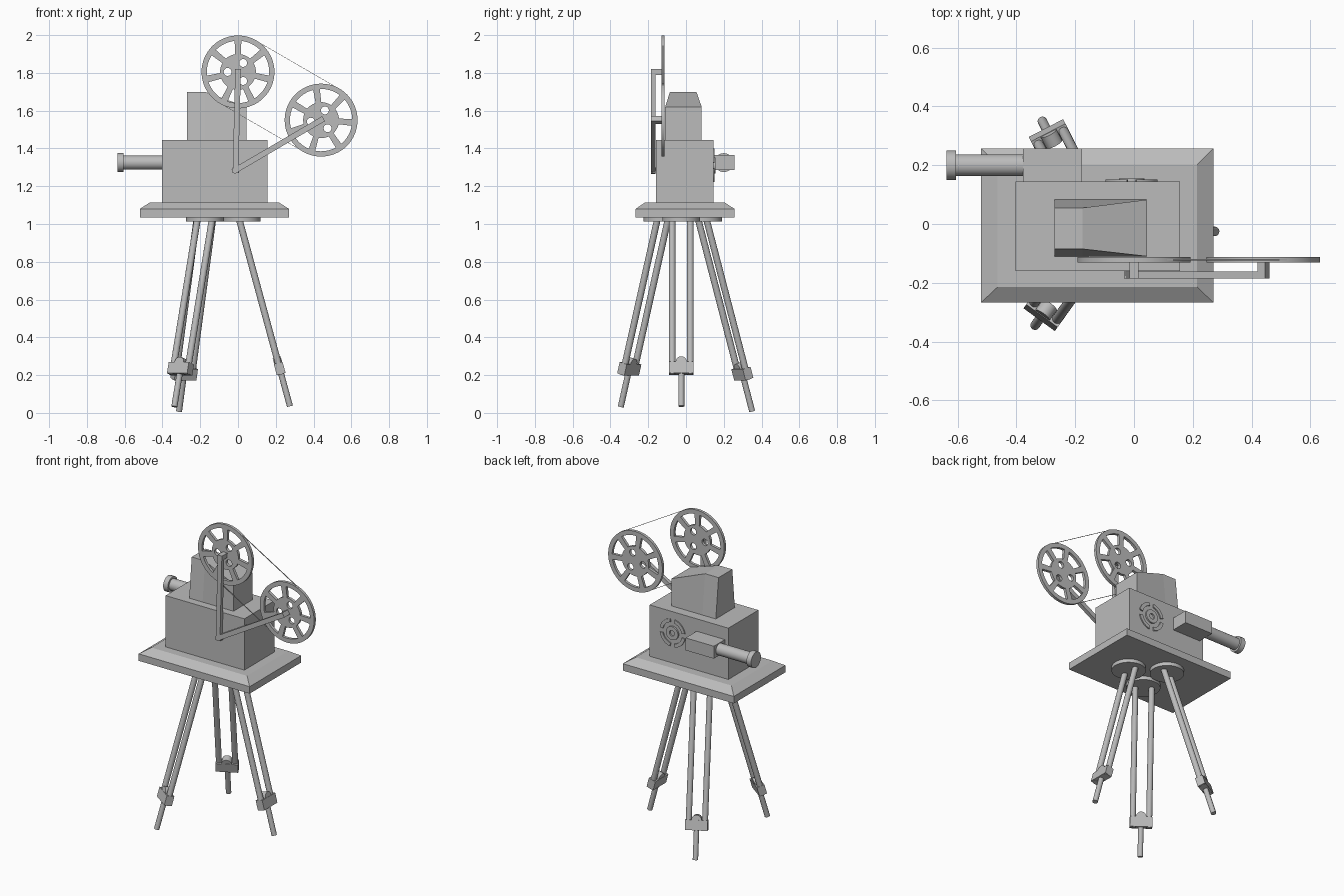
import bpy, bmesh, math
from mathutils import Vector, Matrix

if "Cube" in bpy.data.objects:
    bpy.data.objects.remove(bpy.data.objects["Cube"])

grey = bpy.data.materials.new("grey")
grey.diffuse_color = (0.5, 0.5, 0.5, 1)
grey.use_nodes = True
grey.node_tree.nodes["Principled BSDF"].inputs["Base Color"].default_value = grey.diffuse_color


def finish(obj, smooth=False):
    obj.data.materials.clear()
    obj.data.materials.append(grey)
    if smooth:
        bpy.ops.object.select_all(action='DESELECT')
        obj.select_set(True)
        bpy.context.view_layer.objects.active = obj
        bpy.ops.object.shade_smooth_by_angle(angle=math.radians(35))
    return obj


def from_bmesh(name, bm, smooth=False):
    bmesh.ops.recalc_face_normals(bm, faces=bm.faces)
    me = bpy.data.meshes.new(name)
    bm.to_mesh(me)
    bm.free()
    obj = bpy.data.objects.new(name, me)
    bpy.context.collection.objects.link(obj)
    return finish(obj, smooth)


def box(name, lo, hi, matrix=Matrix.Identity(4)):
    lo, hi = Vector(lo), Vector(hi)
    bm = bmesh.new()
    bmesh.ops.create_cube(bm, size=1, matrix=matrix @ Matrix.Translation((lo + hi) / 2)
                          @ Matrix.Diagonal((*(hi - lo), 1)))
    return from_bmesh(name, bm)


def rod(name, a, b, r, seg=20):
    a, b = Vector(a), Vector(b)
    bm = bmesh.new()
    rot = (b - a).to_track_quat('Z', 'Y').to_matrix().to_4x4()
    bmesh.ops.create_cone(bm, cap_ends=True, segments=seg, radius1=r, radius2=r,
                          depth=(b - a).length, matrix=Matrix.Translation((a + b) / 2) @ rot)
    return from_bmesh(name, bm, True)


def loft(name, rings):
    """Join a stack of matching point rings and cap both ends."""
    bm = bmesh.new()
    vs = [[bm.verts.new(p) for p in ring] for ring in rings]
    n = len(rings[0])
    for u, v in zip(vs, vs[1:]):
        for i in range(n):
            j = (i + 1) % n
            bm.faces.new((u[i], u[j], v[j], v[i]))
    bm.faces.new(vs[0])
    bm.faces.new(vs[-1])
    return from_bmesh(name, bm)


def rect(x0, x1, y0, y1, z):
    return [(x0, y0, z), (x1, y0, z), (x1, y1, z), (x0, y1, z)]


def circle(r, cx=0, cy=0, n=48):
    return [(cx + r * math.cos(2 * math.pi * i / n), cy + r * math.sin(2 * math.pi * i / n))
            for i in range(n)]


def sector(r0, r1, mid, half0, half1, n=8):
    """Ring segment outline, with its own half angle on the inner and outer arc."""
    def arc(r, h):
        return [(r * math.cos(mid + h * t), r * math.sin(mid + h * t))
                for t in [-1 + 2 * i / n for i in range(n + 1)]]
    return arc(r0, half0) + arc(r1, half1)[::-1]


def plate(name, outlines, centre, half):
    """Upright pierced plate, facing the front, from filled 2D outlines."""
    cu = bpy.data.curves.new(name, 'CURVE')
    cu.dimensions, cu.fill_mode, cu.extrude = '2D', 'BOTH', half
    for pts in outlines:
        sp = cu.splines.new('POLY')
        sp.points.add(len(pts) - 1)
        for p, (x, y) in zip(sp.points, pts):
            p.co = (x, y, 0, 1)
        sp.use_cyclic_u = True
    obj = bpy.data.objects.new(name, cu)
    bpy.context.collection.objects.link(obj)
    obj.location = centre
    obj.rotation_euler = (math.pi / 2, 0, 0)
    bpy.ops.object.select_all(action='DESELECT')
    obj.select_set(True)
    bpy.context.view_layer.objects.active = obj
    bpy.ops.object.convert(target='MESH')
    return finish(bpy.context.view_layer.objects.active, True)


# Base board with bevelled top edge
loft("base_board", [rect(-.52, .27, -.267, .257, 1.035), rect(-.52, .27, -.267, .257, 1.08),
                    rect(-.465, .215, -.215, .203, 1.115)])

# Main body and the tapered housing above it
box("body", (-.403, -.16, 1.115), (.157, .145, 1.445))
housing = [(.045, -.11, .083, 1.62), (-.175, -.085, .055, 1.70), (-.27, -.085, .055, 1.70)]
loft("upper_housing", [[(x, -.11, 1.445), (x, .083, 1.445), (x, y1, z), (x, y0, z)]
                       for x, y0, y1, z in housing])

# Lens box, barrel and rim
box("lens_box", (-.378, .145, 1.285), (-.177, .257, 1.365))
rod("lens_barrel", (-.37, .2, 1.325), (-.62, .2, 1.325), .037, 32)
rod("lens_rim", (-.605, .2, 1.325), (-.638, .2, 1.325), .05, 32)

# Round dial on the back of the body
plate("dial_ring", [sector(.068, .09, math.pi / 4 + k * math.pi / 2, .6, .6) for k in range(4)],
      (-.008, .147, 1.31), .005)
plate("dial_hub", [circle(.043), circle(.018, n=24)], (-.008, .147, 1.31), .008)

# Two film reels with seven windows and pierced hubs
REEL_Y = -.122
centres = [Vector((0, REEL_Y, 1.805)), Vector((.44, REEL_Y, 1.55))]
for c, name, turn in zip(centres, ("upper_reel", "lower_reel"), (0, .15)):
    windows = [sector(.095, .165, math.pi / 2 + turn + (k + .5) * 2 * math.pi / 7, .29, .34)
               for k in range(7)]
    holes = [circle(.021, .055 * math.cos(a), .055 * math.sin(a), 20)
             for a in (math.pi + turn, math.pi / 3 + turn, -math.pi / 3 + turn)]
    plate(name, [circle(.193, n=64)] + windows + holes, c, .009)

# Film strips running between the reels
d = (centres[1] - centres[0]).normalized()
normal = Vector((-d.z, 0, d.x))
for s, name in ((1, "upper_film"), (-1, "lower_film")):
    m = Matrix((d, Vector((0, 1, 0)), normal)).transposed().to_4x4()
    m.translation = centres[0] + normal * s * .191
    box(name, (0, -.003, -.001), ((centres[1] - centres[0]).length, .003, .001), m)

# Reel arms and the pegs at their ends
pivot = Vector((-.013, -.174, 1.285))
for c, name in zip(centres, ("upper_arm", "lower_arm")):
    end = Vector((c.x, -.174, c.z))
    d = (end - pivot).normalized()
    m = Matrix((d, Vector((0, 1, 0)), d.cross(Vector((0, 1, 0))))).transposed().to_4x4()
    m.translation = pivot
    length = (end - pivot).length
    box(name, (-.015, -.012, -.015), (length + .015, .012, .015), m)
    box(name + "_peg", (length - .015, .012, -.015), (length + .015, .055, .015), m)
box("pivot_block", (-.03, -.175, 1.27), (.005, -.15, 1.30))

# Tripod: mounting disc, twin poles, clamp and foot for each leg
legs = {"side": ((.02, -.025), (.005, -.025, 1.03), (.275, -.025, .035)),
        "back": ((-.175, .09), (-.175, .085, 1.03), (-.312, .35, .009)),
        "front": ((-.175, -.125), (-.175, -.122, 1.03), (-.337, -.345, .033))}
for name, (disc, top, foot) in legs.items():
    rod(name + "_mount", (*disc, 1.012), (*disc, 1.035), .1, 40)
    top, foot = Vector(top), Vector(foot)
    up = (top - foot).normalized()
    side = Vector((0, 0, 1)).cross(up).normalized()
    frame = Matrix((side, up.cross(side), up)).transposed().to_4x4()
    frame.translation = foot
    clamp = foot + up * .175
    for s in (-1, 1):
        rod(name + "_pole", top + side * .048 * s, clamp + side * .048 * s, .0175)
    box(name + "_clamp", (-.066, -.024, .177), (.066, .024, .238), frame)
    rod(name + "_foot", foot, foot + up * .26, .016)
    axis = frame.col[1].to_3d()
    hinge = foot + up * .238
    rod(name + "_hinge", hinge - axis * .022, hinge + axis * .022, .03)
